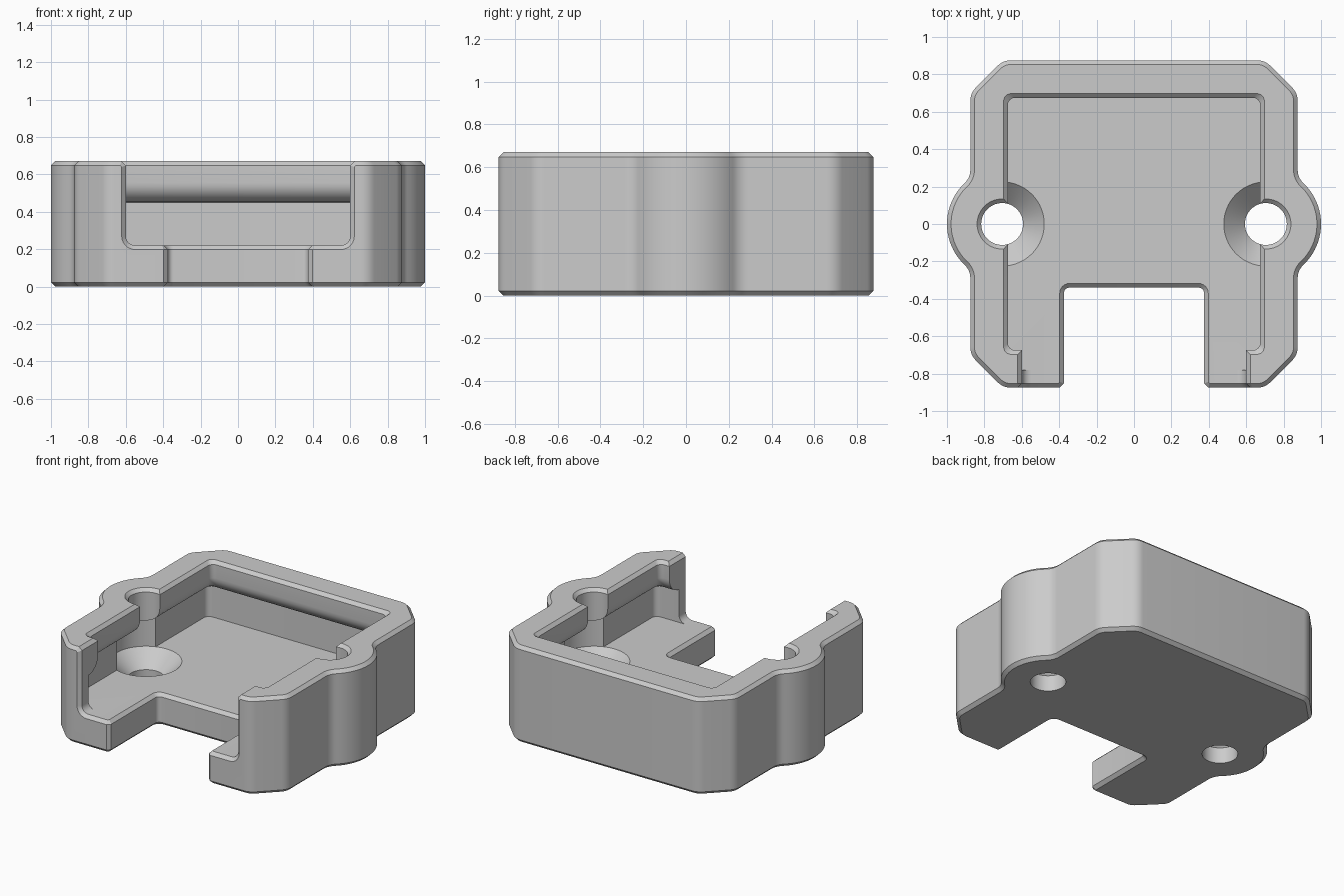
import bpy, bmesh, math
from mathutils import Vector

if "Cube" in bpy.data.objects:
    bpy.data.objects.remove(bpy.data.objects["Cube"])

C = 0.022      # edge chamfer
H = 0.67       # total height
FLOOR = 0.22   # floor thickness
LEDGE = 0.45   # underside of the retaining lip


def rounded(corners, steps=6):
    """Closed outline from (x, y, radius) corners."""
    out = []
    n = len(corners)
    for i, (x, y, r) in enumerate(corners):
        p = Vector((x, y))
        if r == 0:
            out.append(p)
            continue
        a = (Vector(corners[i - 1][:2]) - p).normalized()
        b = (Vector(corners[(i + 1) % n][:2]) - p).normalized()
        half = a.angle(b) / 2
        centre = p + (a + b).normalized() * (r / math.sin(half))
        s = p + a * (r / math.tan(half)) - centre
        e = p + b * (r / math.tan(half)) - centre
        turn = s.angle_signed(e)
        for k in range(steps + 1):
            t = -turn * k / steps
            out.append(centre + Vector((s.x * math.cos(t) - s.y * math.sin(t),
                                        s.x * math.sin(t) + s.y * math.cos(t))))
    return out


def offset(pts, d):
    """Mitred outward offset of a counter-clockwise outline."""
    out = []
    for i, p in enumerate(pts):
        a = (p - pts[i - 1]).normalized()
        b = (pts[(i + 1) % len(pts)] - p).normalized()
        na, nb = Vector((a.y, -a.x)), Vector((b.y, -b.x))
        out.append(p + (na + nb) * (d / (1 + na.dot(nb))))
    return out


def loft(name, levels, along_y=False):
    """Solid through matching outlines stacked along z (or along y)."""
    bm = bmesh.new()
    rings = []
    for pts, h in levels:
        rings.append([bm.verts.new((p.x, h, p.y) if along_y else (p.x, p.y, h)) for p in pts])
    n = len(rings[0])
    for lo, hi in zip(rings, rings[1:]):
        for i in range(n):
            bm.faces.new((lo[i], lo[(i + 1) % n], hi[(i + 1) % n], hi[i]))
    bm.faces.new(rings[0][::-1])
    bm.faces.new(rings[-1])
    bmesh.ops.recalc_face_normals(bm, faces=bm.faces)
    mesh = bpy.data.meshes.new(name)
    bm.to_mesh(mesh)
    bm.free()
    ob = bpy.data.objects.new(name, mesh)
    bpy.context.collection.objects.link(ob)
    return ob


def circle(x, r, n=64):
    return [Vector((x + r * math.cos(2 * math.pi * k / n), r * math.sin(2 * math.pi * k / n)))
            for k in range(n)]


def square(w, r=0.04):
    return rounded([(-w, -w, r), (w, -w, r), (w, w, r), (-w, w, r)])


# Outer outline: one quarter with ear, blend and cut corner, then mirrored
ear = math.atan2(0.29, 0.275)
quarter = [Vector((0.70 + 0.30 * math.cos(ear * k / 10), 0.30 * math.sin(ear * k / 10)))
           for k in range(11)]
for k in range(1, 7):
    t = math.pi + ear * (1 - k / 6)
    quarter.append(Vector((0.975 + 0.1 * math.cos(t), 0.29 + 0.1 * math.sin(t))))
corner = rounded([(0, 0, 0), (0.875, 0, 0), (0.875, 0.70, 0.1), (0.70, 0.875, 0.1), (0, 0.875, 0)])
quarter += corner[2:-1]
half = quarter + [Vector((-p.x, p.y)) for p in quarter[::-1]]
outline = half + [Vector((p.x, -p.y)) for p in half[-2:0:-1]]

housing = loft("housing", [(offset(outline, -C), 0), (outline, C),
                           (outline, H - C), (offset(outline, -C), H)])

# Main cavity with a rounded retaining lip around the top
levels = [(square(0.78), FLOOR), (square(0.78), LEDGE)]
for k in range(1, 9):
    t = math.pi / 2 * k / 8
    levels.append((square(0.675 + 0.105 * (1 - math.sin(t))), LEDGE + 0.105 * (1 - math.cos(t))))
levels += [(square(0.675), H - C), (square(0.675 + 2 * C), H + C)]
cutters = [loft("cavity_cutter", levels)]

# Front opening above the floor
u = rounded([(-0.60, FLOOR, 0.05), (0.60, FLOOR, 0.05), (0.60, H - C, 0),
             (0.60 + 2 * C, H + C, 0), (-0.60 - 2 * C, H + C, 0), (-0.60, H - C, 0)])
cutters.append(loft("opening_cutter", [(offset(u, 2 * C), -0.875 - C), (u, -0.875 + C),
                                       (u, -0.60)], along_y=True))

# Notch through the front of the floor
n = rounded([(-0.375, -0.34, 0.03), (-0.375, -0.875 + C, 0), (-0.375 - 2 * C, -0.875 - C, 0),
             (0.375 + 2 * C, -0.875 - C, 0), (0.375, -0.875 + C, 0), (0.375, -0.34, 0.03)])
cutters.append(loft("notch_cutter", [(offset(n, 2 * C), -C), (n, C), (n, FLOOR - C),
                                     (offset(n, 2 * C), FLOOR + C)]))

# Screw holes: through hole, countersink, head pocket and driver access
for side, x in (("left", -0.705), ("right", 0.705)):
    steps = [(0.112, -0.05), (0.112, 0.11), (0.225, FLOOR), (0.225, LEDGE),
             (0.112, LEDGE), (0.112, H - C), (0.112 + 2 * C, H + C)]
    cutters.append(loft(side + "_screw_cutter", [(circle(x, r), z) for r, z in steps]))

bpy.context.view_layer.objects.active = housing
housing.select_set(True)
for cutter in cutters:
    mod = housing.modifiers.new(cutter.name, 'BOOLEAN')
    mod.operation = 'DIFFERENCE'
    mod.solver = 'EXACT'
    mod.object = cutter
    bpy.ops.object.modifier_apply(modifier=mod.name)
    bpy.data.objects.remove(cutter, do_unlink=True)

# Plain grey finish
grey = bpy.data.materials.new("grey_plastic")
grey.diffuse_color = (0.6, 0.6, 0.6, 1)
grey.use_nodes = True
grey.node_tree.nodes["Principled BSDF"].inputs["Base Color"].default_value = grey.diffuse_color
housing.data.materials.clear()
housing.data.materials.append(grey)
bpy.ops.object.shade_smooth_by_angle(angle=math.radians(30))
